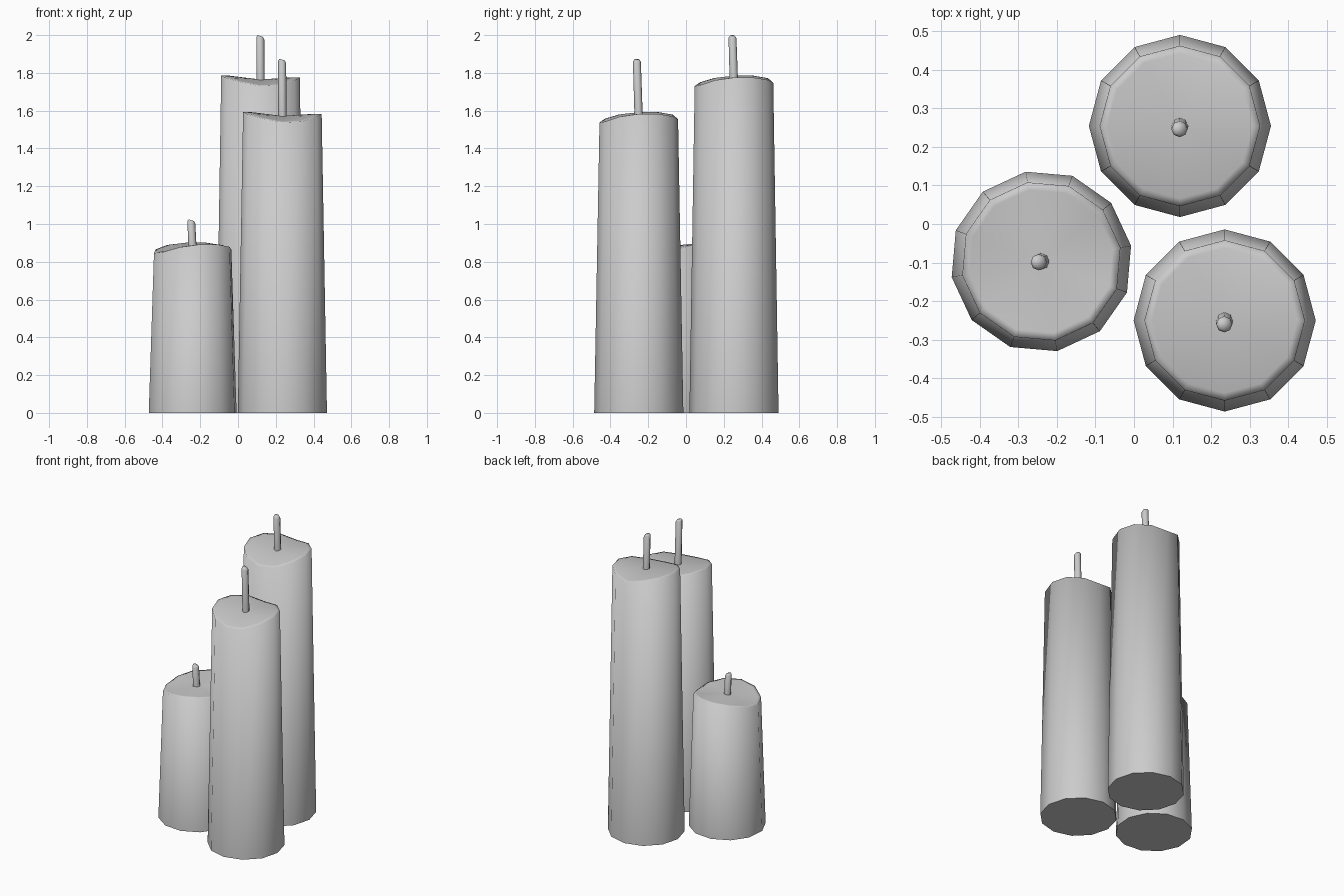
import bpy, bmesh
from math import sin, cos, pi, radians

if "Cube" in bpy.data.objects:
    bpy.data.objects.remove(bpy.data.objects["Cube"])

# Uneven melted rim: height offset for every 30 degrees, shared by all candles
RIM = [.010, .010, -.002, -.018, .007, .020, .020, .008, -.015, -.035, -.030, -.005]


def lofted(name, rings, tip=None):
    """Join rings of points with quads, cap the bottom, close the top on a tip."""
    bm = bmesh.new()
    loops = [[bm.verts.new(p) for p in ring] for ring in rings]
    n = len(loops[0])
    for a, b in zip(loops, loops[1:]):
        for i in range(n):
            j = (i + 1) % n
            bm.faces.new((a[i], a[j], b[j], b[i]))
    base = bm.faces.new(loops[0][::-1])
    if tip is None:
        bm.faces.new(loops[-1])
    else:
        t = bm.verts.new(tip)
        for i in range(n):
            bm.faces.new((loops[-1][i], loops[-1][(i + 1) % n], t))
    for f in bm.faces:
        f.smooth = True
    for e in base.edges:
        e.smooth = False
    mesh = bpy.data.meshes.new(name)
    bm.to_mesh(mesh)
    bm.free()
    ob = bpy.data.objects.new(name, mesh)
    bpy.context.collection.objects.link(ob)
    return ob


def circle(x, y, r, heights, turn=0):
    n = len(heights)
    return [(x + r * cos(2 * pi * i / n + turn), y + r * sin(2 * pi * i / n + turn), h)
            for i, h in enumerate(heights)]


def candle(name, x, y, height, wick_top, turn, lean):
    t = radians(turn)
    # tapered wax body with wavy top
    lofted(name + "_wax", [
        circle(x, y, .236, [0] * 12, t),
        circle(x, y, .208, [height + d for d in RIM], t),
        circle(x, y, .188, [height + .9 * d + .002 for d in RIM], t),
    ], (x, y, height))
    # slightly leaning wick with a slanted, rounded end
    lx, ly = x + lean[0], y + lean[1]
    slant = [.007 * cos(2 * pi * i / 8 + pi) for i in range(8)]
    lofted(name + "_wick", [
        circle(x, y, .022, [height - .03] * 8),
        circle(lx, ly, .021, [wick_top - .016 + s for s in slant]),
        circle(lx, ly, .014, [wick_top - .005 + .7 * s for s in slant]),
    ])


candle("tall_candle", .119, .254, 1.765, 2.0, 0, (-.001, -.008))
candle("medium_candle", .235, -.250, 1.572, 1.875, 0, (-.001, -.010))
candle("short_candle", -.240, -.097, .881, 1.025, -80, (-.007, -.002))
